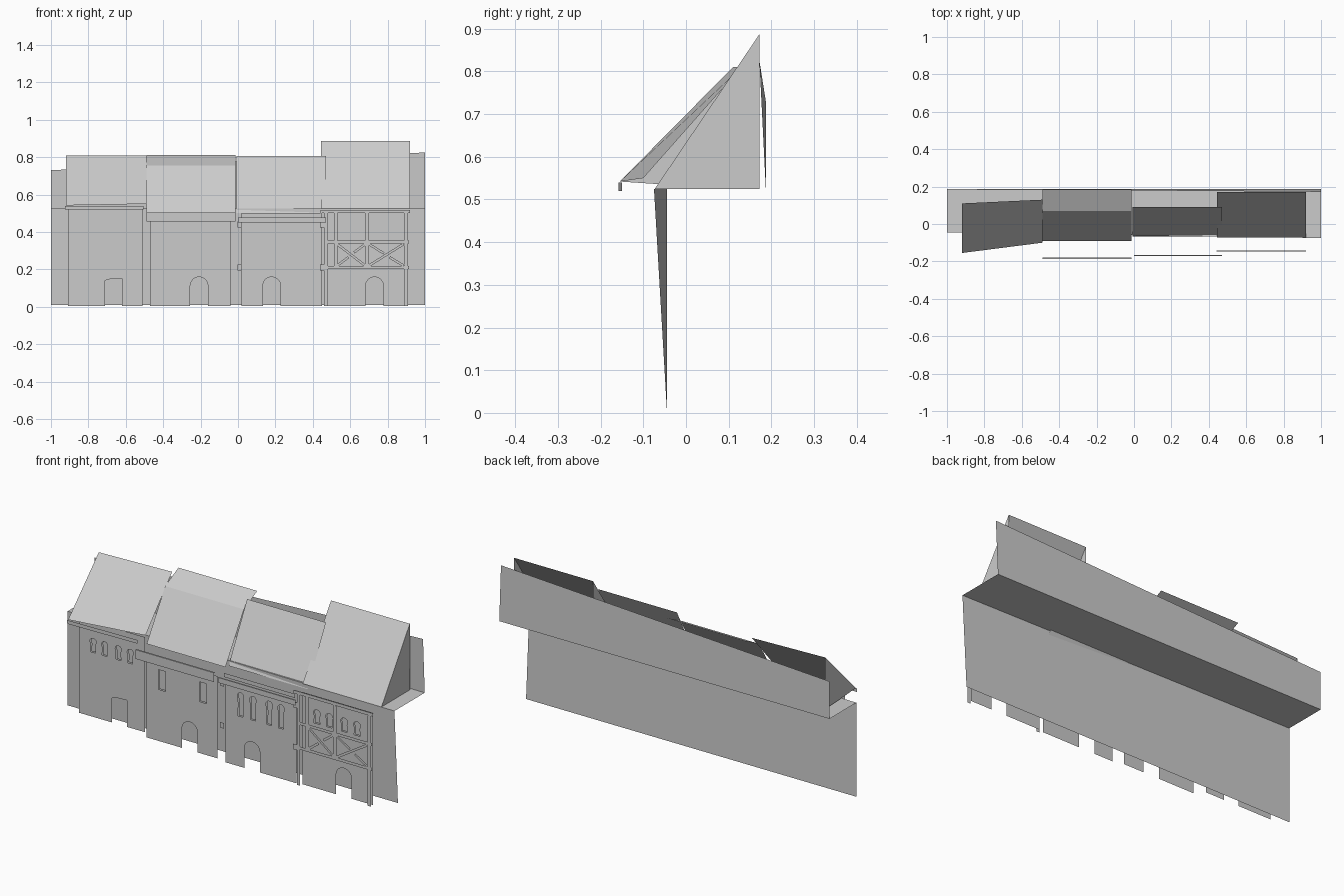
import bpy, bmesh, math
from mathutils import Vector

if "Cube" in bpy.data.objects:
    bpy.data.objects.remove(bpy.data.objects["Cube"])


def finish(name, bm):
    me = bpy.data.meshes.new(name)
    bm.to_mesh(me)
    bm.free()
    ob = bpy.data.objects.new(name, me)
    bpy.context.collection.objects.link(ob)
    return ob


def panel(name, *polys):
    """Open sheet of separate polygons."""
    bm = bmesh.new()
    for p in polys:
        bm.faces.new([bm.verts.new(v) for v in p])
    return finish(name, bm)


def strip(name, x0, x1, profile):
    """Sweep an open (y, z) profile along x, bottom to top."""
    quads = [[(x0, a[0], a[1]), (x1, a[0], a[1]), (x1, b[0], b[1]), (x0, b[0], b[1])]
             for a, b in zip(profile, profile[1:])]
    return panel(name, *quads)


def arch(cx, w, z0, z1, n=8):
    """Round-headed opening outline, starting bottom left, over the top."""
    r = w / 2
    top = [(cx - r * math.cos(math.pi * i / n), z1 - r + r * math.sin(math.pi * i / n))
           for i in range(n + 1)]
    return [(cx - r, z0)] + top + [(cx + r, z0)]


def keyhole(cx, w, z0, z1):
    """Window narrowing slightly below an arched head."""
    r, m = w / 2, z0 + (z1 - z0) * 0.55
    pts = arch(cx, w, m, z1, 6)
    return [(cx - r * 0.8, z0), (cx - r * 0.7, m)] + pts[1:-1] + [(cx + r * 0.7, m), (cx + r * 0.8, z0)]


def rect(cx, w, z0, z1):
    return [(cx - w / 2, z0), (cx - w / 2, z1), (cx + w / 2, z1), (cx + w / 2, z0)]


def wall(name, y, outline, holes=(), depth=0.008):
    """Flat wall with window openings and panes set just behind."""
    bm = bmesh.new()
    edges = []
    for loop in [outline, *holes]:
        vs = [bm.verts.new((x, y, z)) for x, z in loop]
        edges += [bm.edges.new((vs[i - 1], vs[i])) for i in range(len(vs))]
    bmesh.ops.triangle_fill(bm, edges=edges, use_beauty=True, use_dissolve=False,
                            normal=Vector((0, -1, 0)))
    bm.normal_update()
    bmesh.ops.reverse_faces(bm, faces=[f for f in bm.faces if f.normal.y > 0])
    for loop in holes:
        bm.faces.new([bm.verts.new((x, y + depth, z)) for x, z in loop[::-1]])
    return finish(name, bm)


def house(tag, x0, x1, y, top, door, windows, mid=0.22):
    wall(tag + "_ground_floor", y, [(x0, 0.005), (x0, mid), (x1, mid), (x1, 0.005)] + door[::-1])
    wall(tag + "_upper_floor", y, [(x0, mid), (x0, top), (x1, top), (x1, mid)], windows)


def timber(name, y, a, b, w=0.018):
    """Flat timber between two (x, z) points."""
    d = Vector((b[0] - a[0], b[1] - a[1])).normalized() * w / 2
    n = Vector((-d.y, d.x))
    panel(name, [(a[0] - n.x, y, a[1] - n.y), (b[0] - n.x, y, b[1] - n.y),
                 (b[0] + n.x, y, b[1] + n.y), (a[0] + n.x, y, a[1] + n.y)])


# Backing sheets: lower wall, attic floor, upper back wall
panel("backing_wall", [(-1, -0.045, 0.01), (1, -0.045, 0.01), (1, -0.075, 0.525), (-1, -0.045, 0.525)])
panel("attic_floor", [(-1, -0.045, 0.525), (1, -0.075, 0.525), (1, 0.187, 0.525), (-1, 0.187, 0.525)])
panel("upper_back_wall", [(-1, 0.187, 0.525), (1, 0.187, 0.525), (1, 0.172, 0.825), (-1, 0.187, 0.73)])

# House fronts
house("house_1", -0.91, -0.51, -0.075, 0.525,
      [(-0.71, 0.005), (-0.71, 0.14), (-0.69, 0.147), (-0.62, 0.15), (-0.62, 0.005)],
      [keyhole(x, 0.038, 0.358, 0.435) for x in (-0.825, -0.755, -0.672, -0.6)])
house("house_2", -0.47, -0.04, -0.12, 0.455, arch(-0.208, 0.095, 0.005, 0.16),
      [rect(x, 0.042, 0.287, 0.395) for x in (-0.377, -0.128)])
house("house_3", 0.02, 0.45, -0.135, 0.45, arch(0.18, 0.095, 0.005, 0.16),
      [keyhole(x, 0.038, 0.28, 0.41) for x in (0.11, 0.185, 0.283, 0.355)])
house("house_4", 0.48, 0.905, -0.127, 0.51, arch(0.73, 0.095, 0.005, 0.16),
      [keyhole(x, 0.044, 0.36, 0.435) for x in (0.567, 0.642, 0.732, 0.81)], 0.205)

# Roof 1, skewed, with its outer gable and a hanging eave board
panel("roof_1", [(-0.92, -0.155, 0.542), (-0.49, -0.1, 0.55), (-0.49, 0.13, 0.81), (-0.92, 0.11, 0.81)])
panel("gable_1", [(-0.92, -0.155, 0.542), (-0.92, 0.11, 0.81), (-0.92, 0.11, 0.527), (-0.92, -0.05, 0.535)])
panel("eave_board_1", [(-0.925, -0.158, 0.52), (-0.505, -0.15, 0.52), (-0.505, -0.15, 0.54), (-0.925, -0.158, 0.54)])
# Roof 2, broken slope
strip("roof_2", -0.49, -0.013, [(-0.09, 0.5), (0.07, 0.755), (0.185, 0.812)])
strip("eave_board_2", -0.49, -0.013, [(-0.187, 0.455), (-0.187, 0.505), (-0.178, 0.505)])
# Roof 3, with a small flared eave
strip("roof_3", -0.008, 0.47, [(-0.068, 0.5), (-0.055, 0.53), (0.09, 0.805)])
strip("eave_board_3", 0.0, 0.47, [(-0.172, 0.45), (-0.172, 0.478), (-0.165, 0.478)])
strip("cornice_3", 0.02, 0.45, [(-0.15, 0.478), (-0.15, 0.5)])
# Roof 4 with gable ends
strip("roof_4", 0.443, 0.92, [(-0.073, 0.525), (0.172, 0.887)])
tri = [(-0.073, 0.525), (0.172, 0.525), (0.172, 0.887)]
panel("gables_4", [(0.92, y, z) for y, z in tri], [(0.443, y, z) for y, z in tri[::-1]])

# Corbels and string course on house 3
Y = -0.147
for x in (0.008, 0.45):
    for z in (0.21, 0.44):
        timber("corbel", -0.15, (x - 0.012, z), (x + 0.012, z), 0.03)

# Timber frame of house 4
strip("eave_beam_4", 0.44, 0.92, [(Y, 0.5), (Y, 0.517), (Y + 0.005, 0.517)])
for z in (0.345, 0.21):
    timber("rail", Y, (0.46, z), (0.915, z), 0.016)
for x, z0 in ((0.47, 0.005), (0.898, 0.005), (0.523, 0.21), (0.69, 0.21)):
    timber("post", Y - 0.001, (x, z0), (x, 0.5), 0.02)
for a, b in (((0.53, 0.335), (0.68, 0.22)), ((0.7, 0.22), (0.885, 0.335)),
             ((0.53, 0.22), (0.59, 0.265)), ((0.62, 0.29), (0.68, 0.335)),
             ((0.7, 0.335), (0.78, 0.285)), ((0.81, 0.265), (0.885, 0.22))):
    timber("brace", Y, a, b, 0.013)
